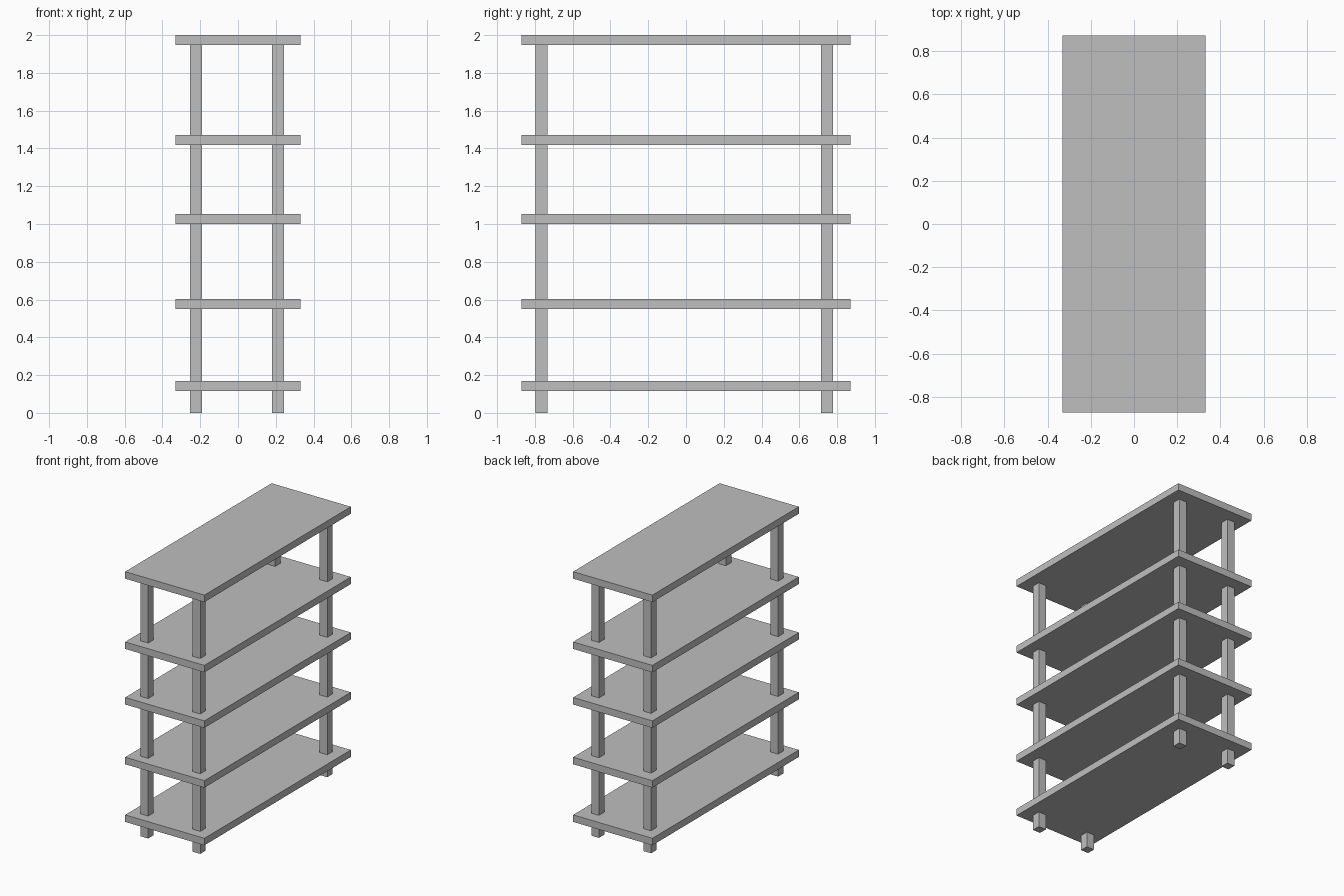
import bpy

# Remove the default cube
default_cube = bpy.data.objects.get("Cube")
if default_cube:
    bpy.data.objects.remove(default_cube, do_unlink=True)

# Single grey finish
GREY = (0.52, 0.52, 0.52, 1.0)
grey = bpy.data.materials.new("plain_grey")
grey.use_nodes = True
grey.diffuse_color = GREY
grey.node_tree.nodes["Principled BSDF"].inputs["Base Color"].default_value = GREY


def box(name, centre, size):
    """Add a sharp-edged box with real (applied) dimensions."""
    bpy.ops.mesh.primitive_cube_add(size=1, location=centre)
    obj = bpy.context.object
    obj.name = obj.data.name = name
    obj.scale = size
    bpy.ops.object.transform_apply(location=False, rotation=False, scale=True)
    obj.data.materials.append(grey)
    return obj


WIDTH, DEPTH, THICK = 0.66, 1.742, 0.053
POST = 0.063

# Five overhanging shelf boards, placed by the height of their top face
shelves = {"bottom_shelf": 0.169, "lower_shelf": 0.603, "middle_shelf": 1.053,
           "upper_shelf": 1.471, "top_shelf": 2.0}
for name, top in shelves.items():
    box(name, (0, 0, top - THICK / 2), (WIDTH, DEPTH, THICK))

# Four square posts from the floor into the top board
post_height = 2.0 - THICK / 2
for side, x in (("right", -0.222), ("left", 0.212)):
    for end, y in (("front", -0.765), ("back", 0.746)):
        box(f"{end}_{side}_post", (x, y, post_height / 2), (POST, POST, post_height))
